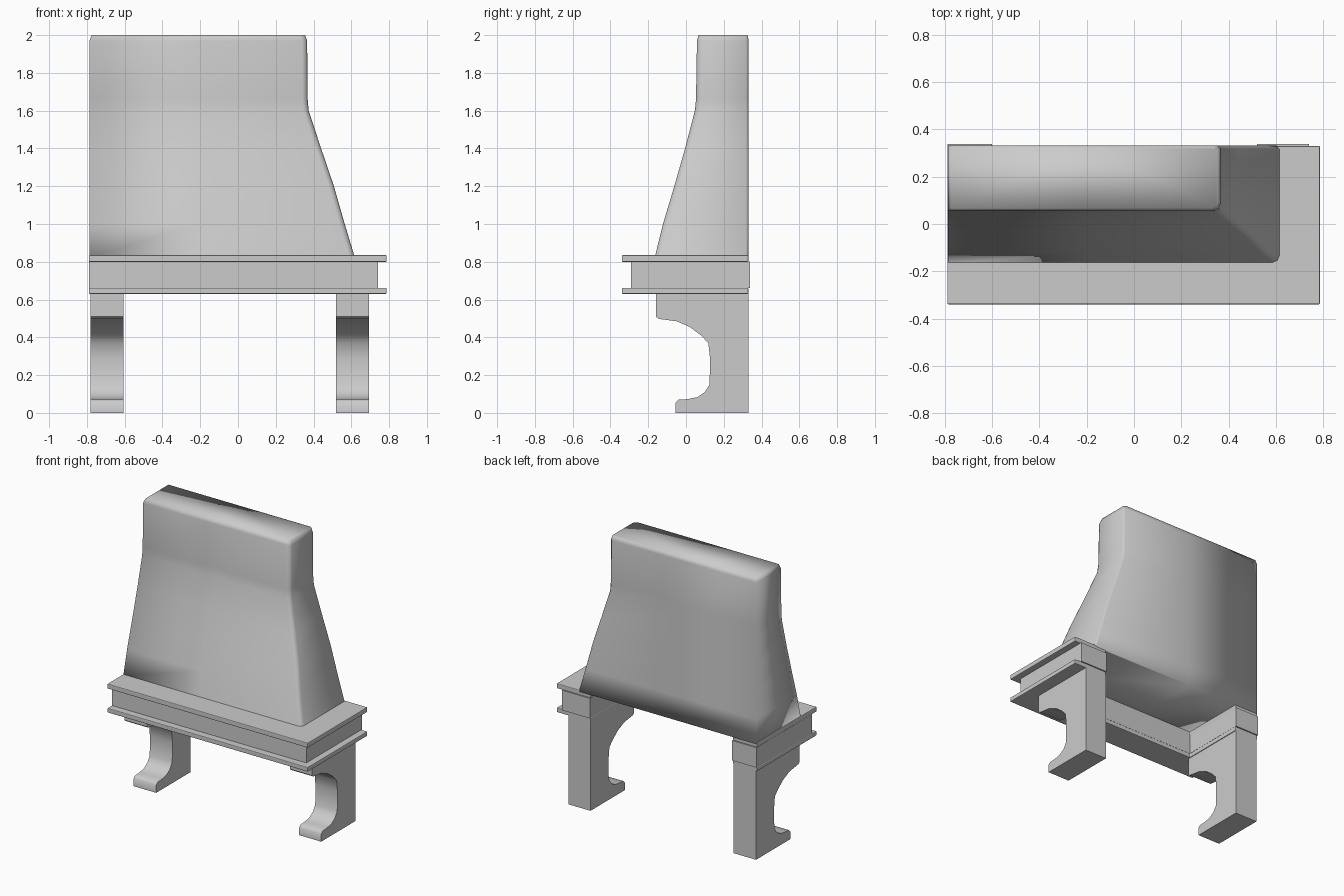
import bpy, bmesh, math

if "Cube" in bpy.data.objects:
    bpy.data.objects.remove(bpy.data.objects["Cube"], do_unlink=True)

stone = bpy.data.materials.new("pale grey stone")
stone.use_nodes = True
GREY = (0.6, 0.6, 0.6, 1)
stone.diffuse_color = GREY
stone.node_tree.nodes["Principled BSDF"].inputs["Base Color"].default_value = GREY


def finish(bm, name, bevel=0, segments=2, angle=None):
    """Turn a bmesh into an object with optional rounded edges and shading."""
    bmesh.ops.recalc_face_normals(bm, faces=bm.faces)
    mesh = bpy.data.meshes.new(name)
    bm.to_mesh(mesh)
    bm.free()
    mesh.materials.append(stone)
    obj = bpy.data.objects.new(name, mesh)
    bpy.context.collection.objects.link(obj)
    if bevel:
        mod = obj.modifiers.new("rounded edges", "BEVEL")
        mod.width, mod.segments = bevel, segments
        mod.limit_method, mod.angle_limit = "ANGLE", math.radians(40)
    if angle:
        bpy.ops.object.select_all(action="DESELECT")
        obj.select_set(True)
        bpy.context.view_layer.objects.active = obj
        bpy.ops.object.shade_smooth_by_angle(angle=math.radians(angle))
    return obj


def prism(name, points, offset, **options):
    """Extrude a closed outline of 3D points along an offset."""
    bm = bmesh.new()
    face = bm.faces.new([bm.verts.new(p) for p in points])
    result = bmesh.ops.extrude_face_region(bm, geom=[face])
    verts = [g for g in result["geom"] if isinstance(g, bmesh.types.BMVert)]
    bmesh.ops.translate(bm, verts=verts, vec=offset)
    return finish(bm, name, **options)


# Mantel: three stacked layers on a plan that is open at the back
def mantel_layer(name, z0, z1, right, front, back, bevel=0):
    left, inner_left, inner_right, inner_front = -0.79, -0.6, 0.52, -0.14
    plan = [(left, back), (left, front), (right, front), (right, back),
            (inner_right, back), (inner_right, inner_front),
            (inner_left, inner_front), (inner_left, back)]
    prism(name, [(x, y, z0) for x, y in plan], (0, 0, z1 - z0), bevel=bevel)


mantel_layer("mantel_lower_ledge", 0.63, 0.662, 0.787, -0.34, 0.33, 0.005)
mantel_layer("mantel_band", 0.66, 0.802, 0.74, -0.29, 0.338)
mantel_layer("mantel_upper_ledge", 0.8, 0.835, 0.787, -0.34, 0.33, 0.005)

# Legs: scooped side profile, extruded across the width
leg_profile = [(0.33, 0), (0.33, 0.635), (-0.16, 0.635), (-0.16, 0.51),
               (-0.145, 0.498), (-0.05, 0.485), (0.02, 0.455), (0.08, 0.41),
               (0.118, 0.37), (0.127, 0.29), (0.125, 0.15), (0.1, 0.11),
               (0.06, 0.083), (0.01, 0.073), (-0.04, 0.07), (-0.055, 0.055),
               (-0.055, 0)]
for name, x, width in (("right_leg", -0.782, 0.177), ("left_leg", 0.52, 0.173)):
    prism(name, [(x, y, z) for y, z in leg_profile], (width, 0, 0), angle=50)

# Hood: rings of (height, side x, front y), flush at the back and at -x
rings = [(0.825, 0.618, -0.165), (1.0, 0.565, -0.122), (1.2, 0.508, -0.062),
         (1.4, 0.44, -0.005), (1.6, 0.374, 0.047), (1.66, 0.369, 0.053),
         (1.97, 0.366, 0.058), (2.0, 0.355, 0.066)]
bm = bmesh.new()
loops = []
for z, side, front in rings:
    inset = 0.012 if z == 2.0 else 0
    cut = 0.028                     # rounded front corner
    plan = [(-0.787 + inset, 0.332 - inset / 2), (-0.787 + inset, front),
            (-0.2, front), (side - cut, front), (side - cut * 0.3, front + cut * 0.3),
            (side, front + cut), (side, 0.332 - cut / 2),
            (side - cut / 2, 0.332 - inset / 2), (-0.2, 0.332 - inset / 2)]
    loops.append([bm.verts.new((x, y, z)) for x, y in plan])
for low, high in zip(loops, loops[1:]):
    for i in range(len(low)):
        j = (i + 1) % len(low)
        bm.faces.new((low[i], low[j], high[j], high[i]))
bm.faces.new(loops[0])
bm.faces.new(loops[-1])
finish(bm, "chimney_hood", angle=100)
